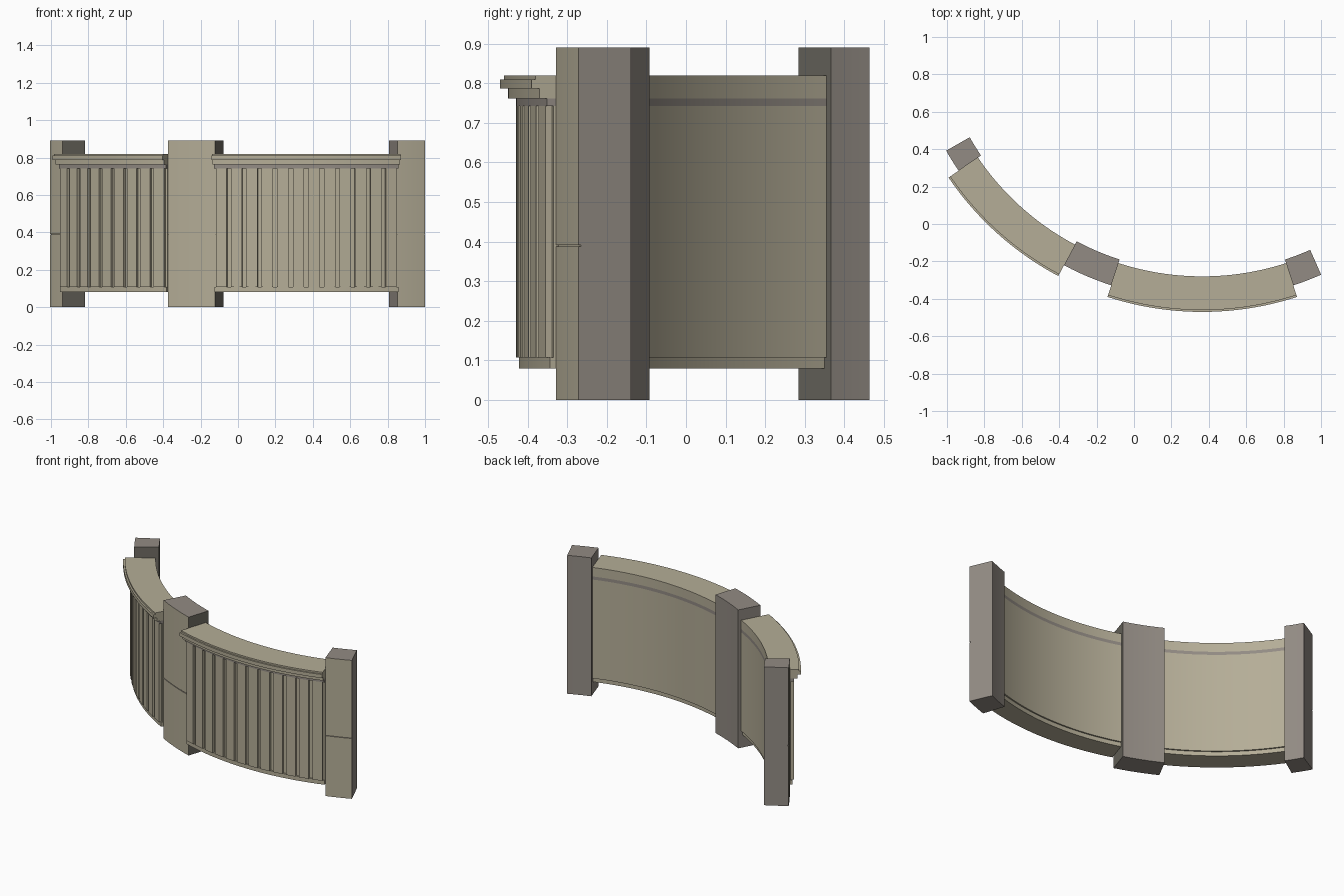
import bpy, bmesh
from math import sin, cos, radians
from mathutils import Vector

cube = bpy.data.objects.get("Cube")
if cube:
    bpy.data.objects.remove(cube, do_unlink=True)

CX, CY = 0.365, 1.17          # shared centre of all arcs


def material(name, rgb):
    m = bpy.data.materials.new(name)
    m.use_nodes = True
    m.diffuse_color = (*rgb, 1)
    m.node_tree.nodes["Principled BSDF"].inputs["Base Color"].default_value = (*rgb, 1)
    return m


BEIGE = material("beige", (0.46, 0.42, 0.31))
GREY = material("warm_grey", (0.29, 0.26, 0.23))
DARK = material("dark_grey", (0.16, 0.15, 0.125))


def add_sweep(bm, profile, start, end, segments):
    """Sweep a closed (radius, height) profile along the arc."""
    rings = []
    for i in range(segments + 1):
        a = radians(start + (end - start) * i / segments)
        rings.append([bm.verts.new((CX + r * sin(a), CY - r * cos(a), z)) for r, z in profile])
    n = len(profile)
    for p, q in zip(rings, rings[1:]):
        for j in range(n):
            k = (j + 1) % n
            bm.faces.new((p[j], p[k], q[k], q[j]))
    bm.faces.new(rings[0])
    bm.faces.new(rings[-1][::-1])


def finish(bm, name, materials, rule=None):
    bmesh.ops.recalc_face_normals(bm, faces=bm.faces)
    if rule:
        for f in bm.faces:
            f.material_index = rule(f)
    mesh = bpy.data.meshes.new(name)
    bm.to_mesh(mesh)
    bm.free()
    for m in materials:
        mesh.materials.append(m)
    ob = bpy.data.objects.new(name, mesh)
    bpy.context.collection.objects.link(ob)
    bpy.ops.object.select_all(action='DESELECT')
    ob.select_set(True)
    bpy.context.view_layer.objects.active = ob
    bpy.ops.object.shade_smooth_by_angle(angle=radians(30))


def sweep(name, profile, start, end, segments, materials, rule=None):
    bm = bmesh.new()
    add_sweep(bm, profile, start, end, segments)
    finish(bm, name, materials, rule)


def box(r0, r1, z0, z1):
    return [(r0, z0), (r1, z0), (r1, z1), (r0, z1)]


def post_rule(dark_side):
    """Beige outer face, grey elsewhere, optional dark side facing a panel."""
    def rule(f):
        c = f.calc_center_median()
        out = Vector((c.x - CX, c.y - CY, 0)).normalized()
        side = Vector((-out.y, out.x, 0))
        if f.normal.dot(out) > 0.7:
            return 0
        return 2 if dark_side and f.normal.dot(side) > 0.7 else 1
    return rule


# Posts, with a fine seam across the outer face
post_profile = [(1.43, 0), (1.575, 0), (1.575, 0.388), (1.569, 0.388),
                (1.569, 0.392), (1.575, 0.392), (1.575, 0.89), (1.43, 0.89)]
for name, start, end, dark in (("left_post", 18, 23.8, False),
                               ("middle_post", -28, -18, True),
                               ("right_post", -60.4, -55.8, True)):
    sweep(name, post_profile, start, end, 6, [BEIGE, GREY, DARK], post_rule(dark))

# Counter panels between the posts
cap_profile = [(1.45, 0.762), (1.62, 0.762), (1.62, 0.787), (1.64, 0.787),
               (1.64, 0.81), (1.63, 0.81), (1.63, 0.82), (1.45, 0.82)]
for side, start, end, boards in (("left", -18, 18, 12), ("right", -55.8, -28, 9)):
    steps = boards * 3
    sweep(side + "_countertop", cap_profile, start, end, steps, [BEIGE])
    sweep(side + "_trim_strip", box(1.45, 1.60, 0.742, 0.762), start, end, steps, [GREY])
    sweep(side + "_panel_core", box(1.45, 1.582, 0.107, 0.742), start, end, steps, [BEIGE])
    sweep(side + "_base_rail", box(1.459, 1.592, 0.08, 0.107), start, end, steps, [BEIGE])

    # Upright boards separated by grooves
    bm = bmesh.new()
    pitch = (end - start) / boards
    for i in range(boards):
        a = start + pitch * i
        add_sweep(bm, box(1.575, 1.60, 0.107, 0.742), a + pitch * 0.14, a + pitch * 0.86, 1)
    finish(bm, side + "_front_boards", [BEIGE])
